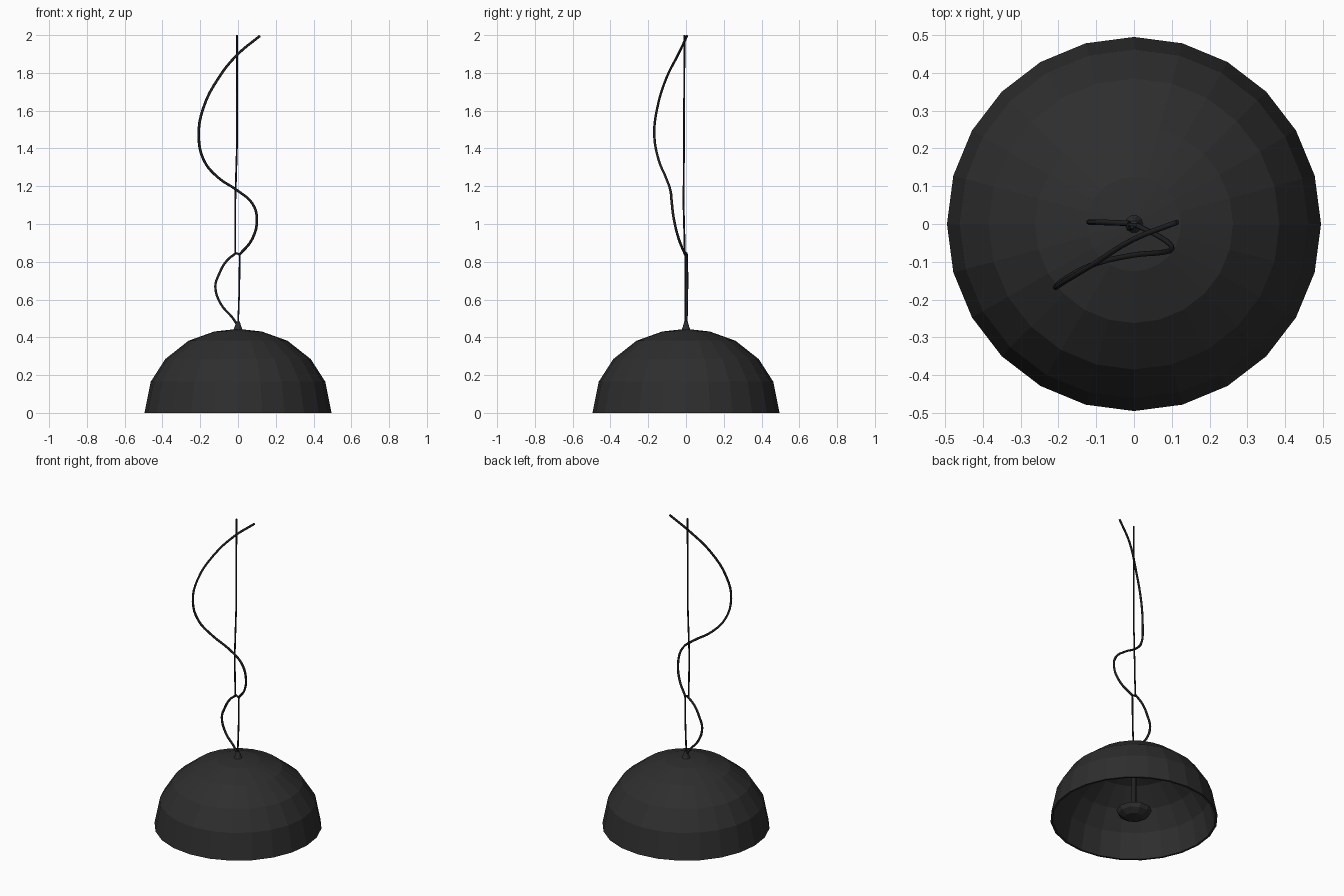
import bpy, bmesh, math

if "Cube" in bpy.data.objects:
    bpy.data.objects.remove(bpy.data.objects["Cube"])


def material(name, rgb):
    m = bpy.data.materials.new(name)
    m.diffuse_color = (*rgb, 1.0)
    m.use_nodes = True
    m.node_tree.nodes["Principled BSDF"].inputs["Base Color"].default_value = m.diffuse_color
    return m


black = material("matt black", (0.027, 0.027, 0.027))
cord_black = material("cord black", (0.014, 0.014, 0.014))


def lathe(name, profile, sides, mat):
    """Revolve (radius, z) points about the z axis; radius 0 closes the shape."""
    bm = bmesh.new()
    rings = []
    for r, z in profile:
        if r == 0:
            rings.append([bm.verts.new((0, 0, z))] * sides)
        else:
            rings.append([bm.verts.new((r * math.cos(2 * math.pi * i / sides),
                                        r * math.sin(2 * math.pi * i / sides), z))
                          for i in range(sides)])
    for a, b in zip(rings, rings[1:]):
        for i in range(sides):
            j = (i + 1) % sides
            corners = list(dict.fromkeys([a[i], a[j], b[j], b[i]]))
            if len(corners) > 2:
                bm.faces.new(corners)
    bmesh.ops.remove_doubles(bm, verts=bm.verts, dist=0.0001)
    bmesh.ops.recalc_face_normals(bm, faces=bm.faces)
    mesh = bpy.data.meshes.new(name)
    bm.to_mesh(mesh)
    bm.free()
    mesh.materials.append(mat)
    ob = bpy.data.objects.new(name, mesh)
    bpy.context.collection.objects.link(ob)
    return ob


def cable(name, points, radius, smooth=True):
    """Round cable through the given points."""
    cu = bpy.data.curves.new(name, 'CURVE')
    cu.dimensions = '3D'
    cu.bevel_depth = radius
    cu.bevel_resolution = 1
    cu.resolution_u = 4
    cu.use_fill_caps = True
    sp = cu.splines.new('BEZIER')
    sp.bezier_points.add(len(points) - 1)
    for bp, p in zip(sp.bezier_points, points):
        bp.co = p
        bp.handle_left_type = bp.handle_right_type = 'AUTO' if smooth else 'VECTOR'
    cu.materials.append(cord_black)
    ob = bpy.data.objects.new(name, cu)
    bpy.context.collection.objects.link(ob)
    return ob


# Thin-walled dome shade: outer skin, inner skin, joined by the rim
outer = [(0.495, 0), (0.462, 0.165), (0.385, 0.285), (0.262, 0.382), (0.125, 0.431), (0, 0.445)]
inner = [(0, 0.431), (0.122, 0.417), (0.255, 0.369), (0.374, 0.275), (0.449, 0.16), (0.482, 0)]
lathe("shade", outer + inner + outer[:1], 24, black)

# Small tapered cable grip on top of the shade
lathe("cable_grip", [(0, 0.43), (0.028, 0.432), (0.018, 0.455), (0.009, 0.485), (0, 0.485)], 10, black)

# Bulb and its stem under the shade
lathe("bulb", [(0, 0.0), (0.055, 0.008), (0.092, 0.03), (0.105, 0.055), (0.06, 0.075), (0, 0.08)], 10, black)
lathe("bulb_stem", [(0.014, 0.078), (0.014, 0.432)], 8, black)

# Taut suspension wire, in two lengths joined at the clasp
cable("upper_wire", [(-0.005, -0.008, 2.0), (-0.006, -0.011, 1.4), (-0.015, -0.013, 1.1),
                     (-0.015, -0.006, 0.84)], 0.005, False)
cable("lower_wire", [(0.009, -0.004, 0.84), (0.007, -0.004, 0.65), (0.0, -0.004, 0.46)], 0.005, False)

# Loose power cord winding around the wire
cable("power_cord", [(0.115, 0.005, 1.995), (0.0, -0.04, 1.90), (-0.105, -0.105, 1.77),
                     (-0.185, -0.153, 1.61), (-0.208, -0.168, 1.47), (-0.182, -0.145, 1.34),
                     (-0.11, -0.108, 1.25), (0.0, -0.082, 1.175), (0.075, -0.075, 1.11),
                     (0.1, -0.065, 1.03), (0.075, -0.038, 0.92), (0.01, -0.005, 0.84)], 0.007)
cable("cord_tail", [(-0.012, 0.002, 0.845), (-0.06, 0.004, 0.805), (-0.1, 0.005, 0.735),
                    (-0.12, 0.005, 0.67), (-0.09, 0.004, 0.575), (-0.03, 0.002, 0.505),
                    (0.0, 0.0, 0.46)], 0.007)

# Clasp where wire and cord meet
cable("clasp", [(-0.018, -0.004, 0.85), (0.014, -0.004, 0.835)], 0.006, False)
